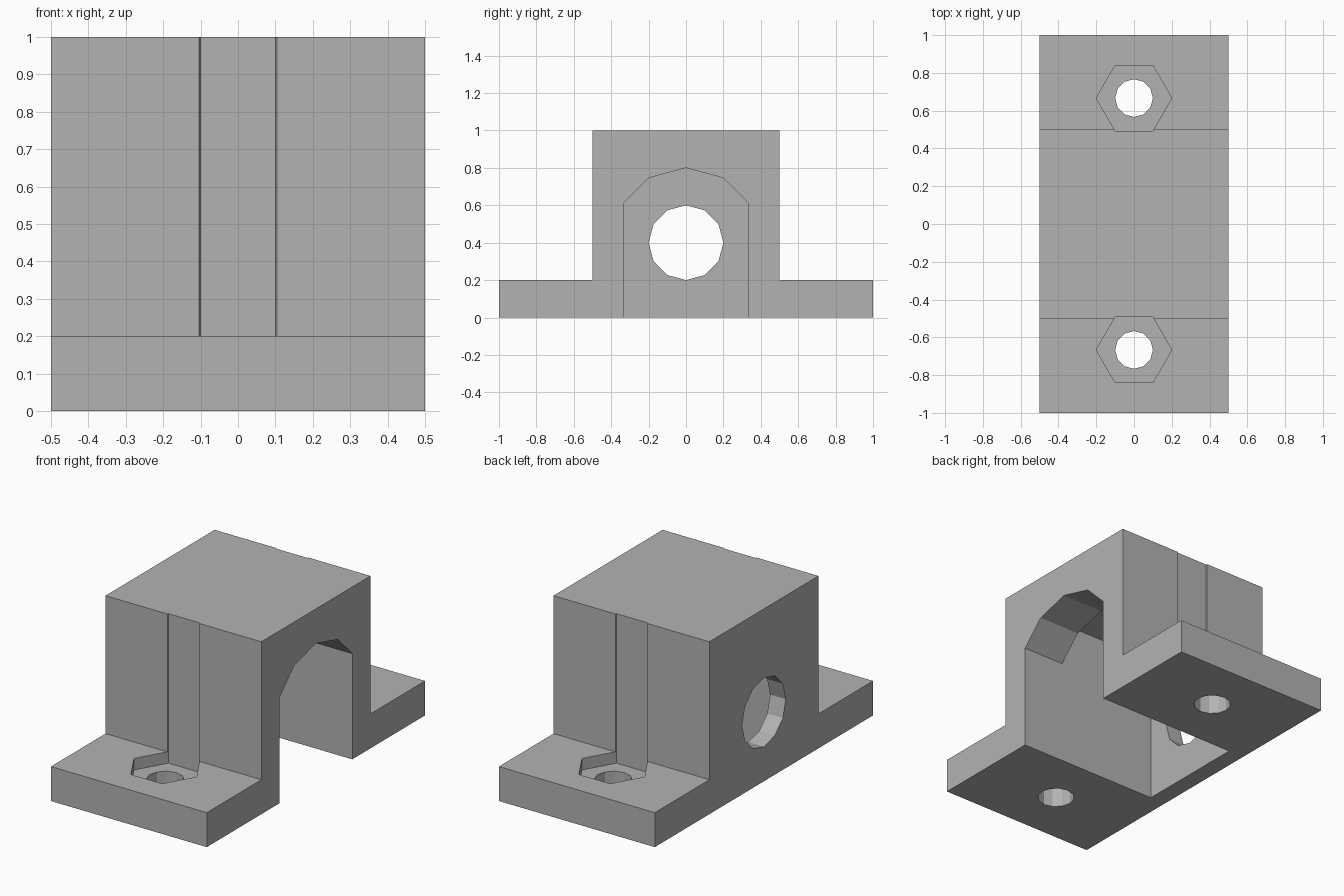
import bpy, math

cube = bpy.data.objects.get("Cube")
if cube:
    bpy.data.objects.remove(cube, do_unlink=True)

grey = bpy.data.materials.new("plain_grey")
grey.use_nodes = True
colour = (0.45, 0.45, 0.45, 1)
grey.diffuse_color = colour
grey.node_tree.nodes["Principled BSDF"].inputs["Base Color"].default_value = colour


def prism(name, outline, axis, start, end):
    """Extrude a closed outline along x (outline in y, z) or z (outline in x, y)."""
    n = len(outline)
    verts = [(d, a, b) if axis == "x" else (a, b, d)
             for d in (start, end) for a, b in outline]
    faces = [tuple(reversed(range(n))), tuple(range(n, 2 * n))]
    faces += [(i, (i + 1) % n, n + (i + 1) % n, n + i) for i in range(n)]
    mesh = bpy.data.meshes.new(name)
    mesh.from_pydata(verts, [], faces)
    mesh.materials.append(grey)
    obj = bpy.data.objects.new(name, mesh)
    bpy.context.collection.objects.link(obj)
    return obj


def ring(sides, radius, u, v):
    steps = [2 * math.pi * i / sides for i in range(sides)]
    return [(u + radius * math.cos(t), v + radius * math.sin(t)) for t in steps]


def cut(body, cutter):
    cutter.hide_render = True
    mod = body.modifiers.new("cut", "BOOLEAN")
    mod.operation = "DIFFERENCE"
    mod.solver = "EXACT"
    mod.object = cutter
    bpy.context.view_layer.objects.active = body
    bpy.ops.object.modifier_apply(modifier=mod.name)
    bpy.data.objects.remove(cutter, do_unlink=True)


# Block with a mounting flange on each side
half = [(1, 0), (1, 0.2), (0.5, 0.2), (0.5, 1)]
body = prism("bracket_body", half + [(-y, z) for y, z in reversed(half)], "x", -0.5, 0.5)

# Tall inner pocket, open underneath
w = 1 / 3
cut(body, prism("pocket_cutter", [(-w, -0.1), (w, -0.1), (w, 0.867), (-w, 0.867)],
                "x", -0.4, 0.235))

# Arched opening on one end
arch = [(w, -0.1), (w, 0.613), (0.2, 0.746), (0, 0.8)]
arch += [(-y, z) for y, z in reversed(arch[:3])]
cut(body, prism("arch_cutter", arch, "x", 0.2, 0.6))

# Round shaft hole through the closed end wall
cut(body, prism("shaft_hole_cutter", ring(12, 0.2, 0, 0.4), "x", -0.6, -0.3))

# Hexagonal nut recesses that graze the block, and screw holes
for y in (-2 / 3, 2 / 3):
    cut(body, prism("nut_recess_cutter", ring(6, 0.2, 0, y), "z", 0.133, 1.1))
    cut(body, prism("screw_hole_cutter", ring(12, 0.1, 0, y), "z", -0.1, 0.3))
